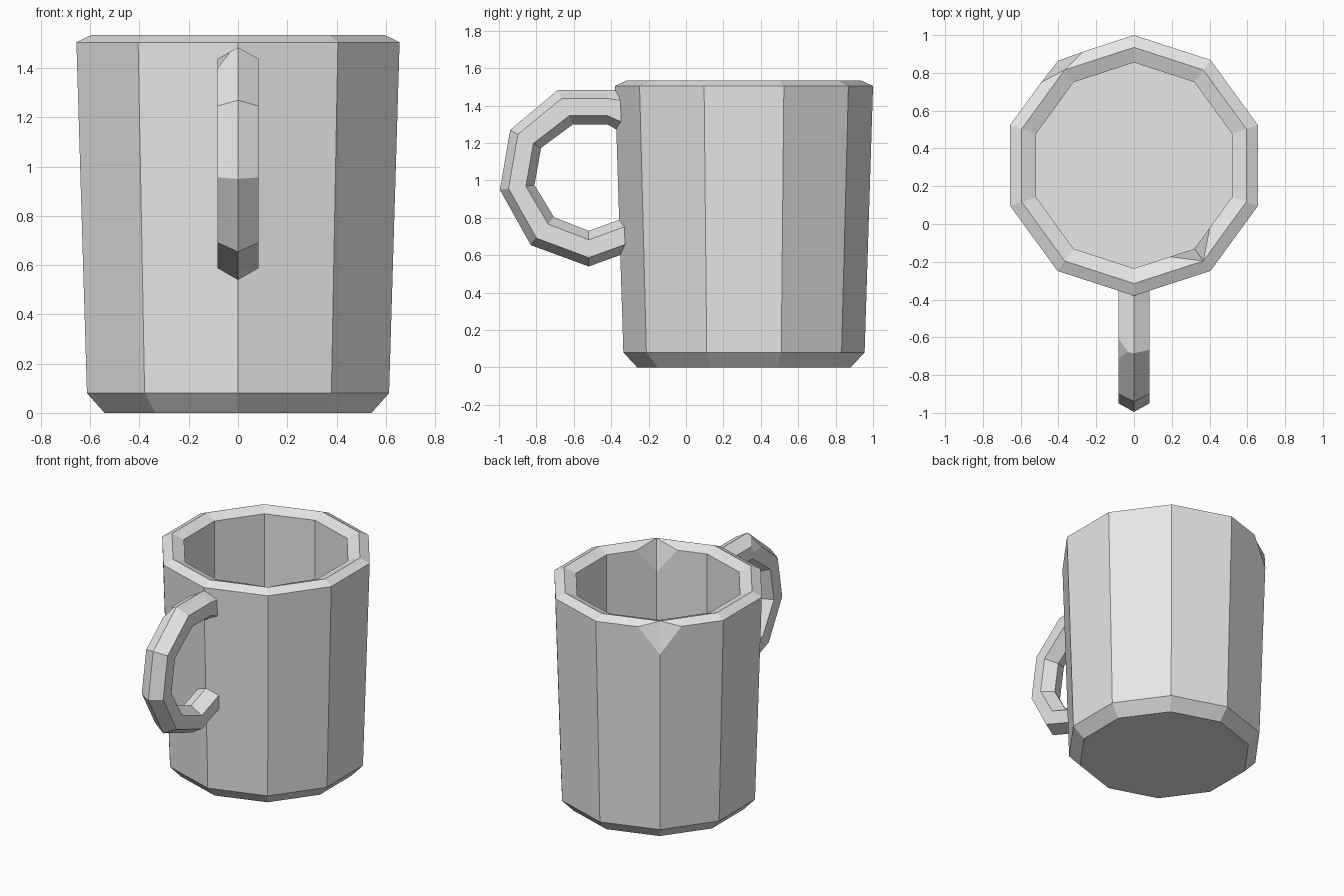
import bpy, bmesh, math

cube = bpy.data.objects.get("Cube")
if cube:
    bpy.data.objects.remove(cube, do_unlink=True)

SIDES = 10
CENTRE_Y = 0.31

grey = bpy.data.materials.new("plain_grey")
grey.use_nodes = True
grey.diffuse_color = (0.8, 0.8, 0.8, 1)
grey.node_tree.nodes["Principled BSDF"].inputs["Base Color"].default_value = (0.8, 0.8, 0.8, 1)


def finish(bm, name):
    bmesh.ops.recalc_face_normals(bm, faces=bm.faces)
    mesh = bpy.data.meshes.new(name)
    bm.to_mesh(mesh)
    bm.free()
    mesh.materials.append(grey)
    obj = bpy.data.objects.new(name, mesh)
    bpy.context.collection.objects.link(obj)
    return obj


def loft(bm, sections):
    """Skin closed sections in order and cap both ends."""
    rings = [[bm.verts.new(p) for p in s] for s in sections]
    for a, b in zip(rings, rings[1:]):
        n = len(a)
        for i in range(n):
            j = (i + 1) % n
            bm.faces.new((a[i], a[j], b[j], b[i]))
    bm.faces.new(rings[0])
    bm.faces.new(rings[-1])
    return rings


def chip(bm, corner, apex, below, depth, spread):
    """Knock a two-facet chip out of a rim corner."""
    edges = {e.other_vert(corner): e for e in corner.link_edges}
    low = bmesh.utils.edge_split(edges.pop(below), corner, depth)[1]
    edges.pop(apex)
    sides = [bmesh.utils.edge_split(e, corner, spread)[1] for e in edges.values()]
    for side in sides:
        for end in (low, apex):
            face = next(f for f in side.link_faces if end in f.verts)
            bmesh.utils.face_split(face, side, end)
    bmesh.ops.delete(bm, geom=[corner], context='VERTS')
    for side in sides:
        bm.faces.new((apex, side, low))


# Cup: outer wall, bevelled rim, inner wall and floor (radius, height)
profile = [(0.57, 0), (0.645, 0.08), (0.69, 1.505), (0.625, 1.535),
           (0.545, 1.505), (0.545, 0.1)]


def circle(radius, z):
    points = []
    for i in range(SIDES):
        a = math.tau * i / SIDES - math.pi / 2
        points.append((radius * math.cos(a), CENTRE_Y + radius * math.sin(a), z))
    return points


bm = bmesh.new()
rings = loft(bm, [circle(r, z) for r, z in profile])
foot, lip, crest, inner, floor = rings[1:]
# Chips: outside at the back right, inside at the front left
chip(bm, lip[6], crest[6], foot[6], 0.125, 0.34)
chip(bm, inner[1], crest[1], floor[1], 0.125, 0.41)
finish(bm, "cup")

# Handle: hexagonal tube between an outer and an inner ridge (y, z)
outer = [(-0.3, 1.484), (-0.42, 1.484), (-0.685, 1.484), (-0.94, 1.27),
         (-0.995, 0.95), (-0.83, 0.654), (-0.52, 0.54), (-0.3, 0.62)]
inside = [(-0.3, 1.23), (-0.42, 1.3), (-0.604, 1.3), (-0.775, 1.174),
          (-0.81, 0.975), (-0.706, 0.804), (-0.52, 0.73), (-0.3, 0.81)]
W = 0.083
hexagon = [(0, 0), (W, 0.25), (W, 0.75), (0, 1), (-W, 0.75), (-W, 0.25)]
sections = [[(x, o[0] + (n[0] - o[0]) * t, o[1] + (n[1] - o[1]) * t)
             for x, t in hexagon] for o, n in zip(outer, inside)]
bm = bmesh.new()
rings = loft(bm, sections)
# Small chip on the upper bend
bmesh.ops.bevel(bm, geom=[rings[2][5]], offset=0.06, segments=1,
                affect='VERTICES', clamp_overlap=True)
finish(bm, "handle")
